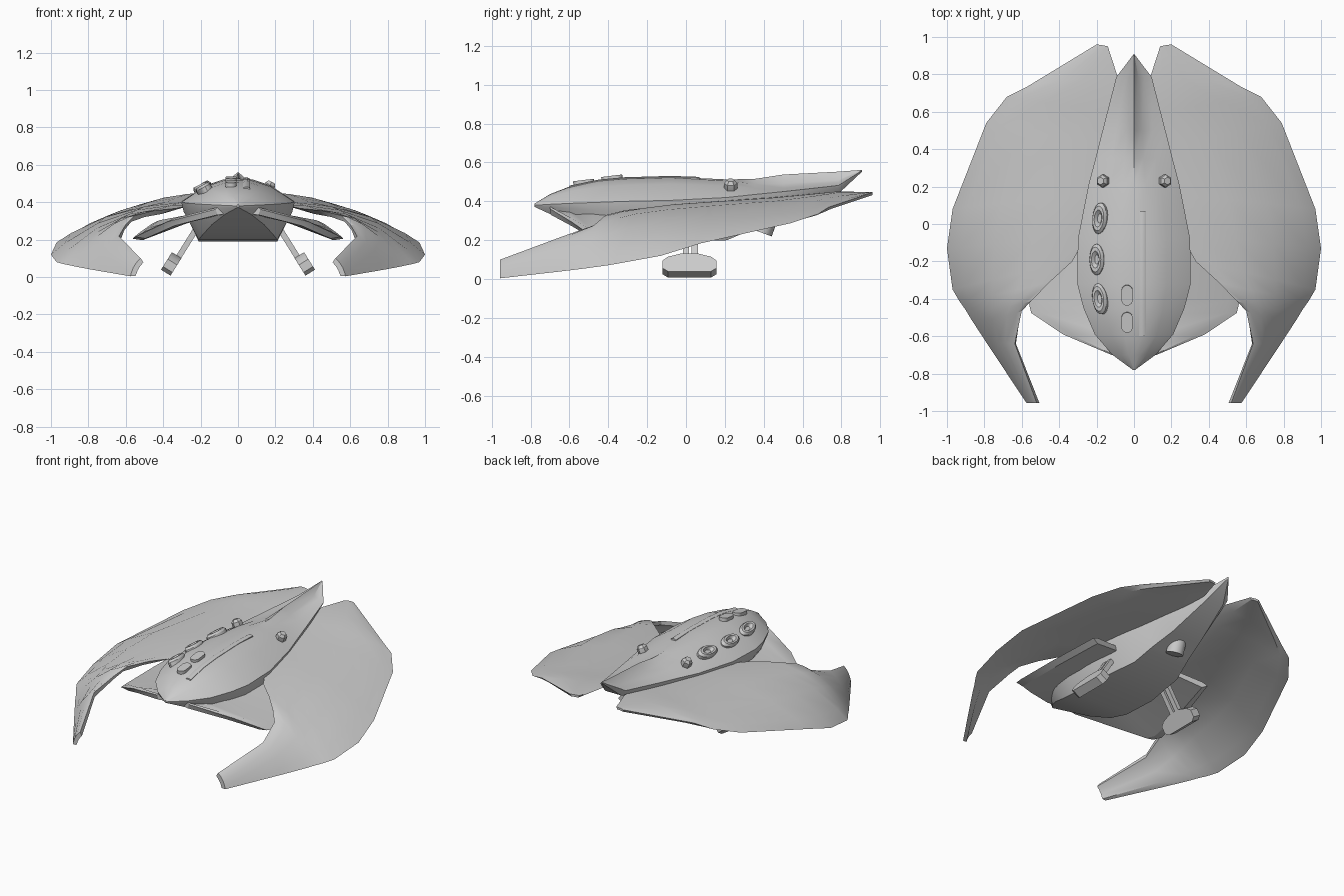
import bpy, bmesh, math
from mathutils import Vector, Matrix

if "Cube" in bpy.data.objects:
    bpy.data.objects.remove(bpy.data.objects["Cube"])

hull = bpy.data.materials.new("hull grey")
hull.diffuse_color = (0.6, 0.6, 0.6, 1)
hull.use_nodes = True
hull.node_tree.nodes["Principled BSDF"].inputs["Base Color"].default_value = hull.diffuse_color


def finish(name, bm, mirror=False, angle=30):
    bmesh.ops.recalc_face_normals(bm, faces=bm.faces)
    me = bpy.data.meshes.new(name)
    bm.to_mesh(me)
    bm.free()
    me.materials.append(hull)
    ob = bpy.data.objects.new(name, me)
    bpy.context.collection.objects.link(ob)
    bpy.ops.object.select_all(action='DESELECT')
    ob.select_set(True)
    bpy.context.view_layer.objects.active = ob
    bpy.ops.object.shade_smooth_by_angle(angle=math.radians(angle))
    if mirror:
        ob.modifiers.new("mirror", 'MIRROR').use_mirror_merge = False
    return ob


def loft(rings):
    """Join closed rings of points into a capped skin."""
    bm = bmesh.new()
    rows = [[bm.verts.new(p) for p in r] for r in rings]
    n = len(rows[0])
    for a, b in zip(rows, rows[1:]):
        for i in range(n):
            j = (i + 1) % n
            bm.faces.new((a[i], a[j], b[j], b[i]))
    bm.faces.new(rows[0])
    bm.faces.new(rows[-1])
    return bm


def prism(outline, depth, matrix):
    """Extrude a 2D outline by depth along local z, centred."""
    return loft([[matrix @ Vector((x, y, s * depth / 2)) for x, y in outline] for s in (-1, 1)])


def capsule(w, l, n=8):
    pts = []
    for k in range(2 * n):
        a = math.pi * (k + 0.5) / n
        pts.append((w / 2 * math.cos(a), w / 2 * math.sin(a) + math.copysign((l - w) / 2, math.sin(a))))
    return pts


# fuselage: y, half width, top z, edge z, belly half width, belly z, roundness (0 = concave fin)
hull_sections = [
    (-.78, .006, .388, .38, .003, .372, 1), (-.70, .115, .437, .385, .07, .335, 1),
    (-.59, .21, .48, .39, .14, .28, 1), (-.45, .27, .507, .395, .19, .225, 1),
    (-.32, .303, .519, .40, .21, .20, 1), (-.08, .30, .526, .405, .21, .19, 1),
    (.21, .243, .513, .42, .17, .20, .9), (.35, .206, .515, .435, .14, .26, .5),
    (.5, .168, .538, .45, .11, .31, .1), (.785, .095, .553, .482, .06, .44, 0),
    (.905, .004, .562, .558, .002, .552, 0)]
rings = []
for y, w, zt, ze, wb, zb, k in hull_sections:
    h = zt - ze
    half = [(.25 * w, ze + h * (.4 + .57 * k)), (.58 * w, ze + h * (.15 + .55 * k)),
            (w, ze), (.96 * w, ze - .25 * (ze - zb)), (wb, zb)]
    rings.append([(0, y, zt)] + [(x, y, z) for x, z in half] + [(-x, y, z) for x, z in half[::-1]])
finish("fuselage", loft(rings))

# wings: inner, middle and outer point of each station, from tail to forward tip
wing_stations = [
    ((.14, .95, .447), (.17, .956, .449), (.20, .96, .446)),
    ((.085, .78, .45), (.34, .77, .435), (.57, .735, .37)),
    ((.10, .60, .435), (.42, .64, .41), (.68, .68, .335)),
    ((.14, .42, .42), (.48, .48, .385), (.79, .54, .288)),
    ((.20, .15, .40), (.62, .12, .35), (.97, .08, .185)),
    ((.25, -.06, .385), (.66, -.10, .325), (1.0, -.13, .12)),
    ((.33, -.20, .367), (.68, -.28, .30), (.97, -.35, .08)),
    ((.45, -.31, .355), (.70, -.37, .275), (.935, -.41, .07)),
    ((.55, -.412, .33), (.715, -.45, .25), (.90, -.46, .063)),
    ((.60, -.465, .28), (.72, -.50, .22), (.87, -.51, .056)),
    ((.637, -.64, .218), (.71, -.64, .16), (.785, -.64, .04)),
    ((.52, -.957, .10), (.555, -.957, .06), (.575, -.957, .004))]
rings = []
for s in wing_stations:
    a, m, b = map(Vector, s)
    d = (b - a)
    perp = Vector((d.z, 0, -d.x)).normalized()
    thick = min(.03, d.length * .25)
    curve = lambda t: a * (1 - t) * (1 - 2 * t) + m * 4 * t * (1 - t) + b * t * (2 * t - 1)
    upper = [curve(t) for t in (0, .12, .35, .62, .88, 1)]
    lower = [curve(t) + perp * thick for t in (.88, .62, .35, .12)]
    rings.append(upper + lower)
finish("wing", loft(rings), True)

# lower fore plates: drooping blades under the wings, inner and outer edge pairs
plate_stations = [
    ((.05, -.69, .365), (.12, -.70, .362)), ((.10, -.60, .36), (.38, -.59, .295)),
    ((.18, -.48, .355), (.55, -.475, .215)), ((.2, -.40, .35), (.565, -.41, .205)),
    ((.2, -.15, .345), (.53, -.15, .235)), ((.2, .10, .34), (.46, .16, .285))]
rings = []
for a, b in plate_stations:
    a, b = Vector(a), Vector(b)
    down = Vector((0, 0, -.03))
    rings.append([a, a.lerp(b, .85) + Vector((0, 0, .01)), b, a.lerp(b, .85) + down, a + down])
finish("lower_fore_plate", loft(rings), True)

# landing legs: paired struts and a tilted eight-sided pad
lean = Matrix.Rotation(math.radians(-32), 4, 'Y')
square = [(-.015, -.016), (.015, -.016), (.015, .016), (-.015, .016)]
for name, y in (("front_strut", 0), ("rear_strut", .045)):
    finish(name, prism(square, .19, Matrix.Translation((.275, y, .175)) @ lean), True)
pad = [(-.138, -.035), (-.11, -.055), (.11, -.055), (.138, -.035),
       (.138, .012), (.11, .035), (.04, .055), (-.04, .055), (-.11, .035), (-.138, .012)]
pad_frame = Matrix.Translation((.357, .018, .07)) @ lean @ Matrix(
    ((0, 0, 1, 0), (1, 0, 0, 0), (0, 1, 0, 0), (0, 0, 0, 1)))
finish("landing_pad", prism(pad, .06, pad_frame), True)

# belly thruster
circle = [(.055 * math.cos(k * math.pi / 8), .055 * math.sin(k * math.pi / 8)) for k in range(16)]
finish("belly_thruster", prism(circle, .12, Matrix.Translation((0, .41, .295)) @ Matrix.Rotation(-.35, 4, 'X')))

# oval ports along the left flank: raised rim round a sunken cup
for i, (x, y, z, turn) in enumerate(((-.18, .03, .476, -6), (-.195, -.19, .470, 0), (-.18, -.40, .468, 8))):
    frame = (Matrix.Translation((x, y, z)) @ Matrix.Rotation(math.radians(-28), 4, 'Y')
             @ Matrix.Rotation(math.radians(turn), 4, 'Z'))
    profile = [(1.0, -.02), (1.0, .012), (.8, .026), (.55, .026), (.3, .008)]
    oval = [[frame @ Vector((.042 * r * math.cos(a), .083 * r * math.sin(a), h))
             for a in [k * math.pi / 10 for k in range(20)]] for r, h in profile]
    finish(f"oval_port_{i + 1}", loft(oval))

# hatches and long rail on the top deck
for i, (y, z) in enumerate(((-.38, .512), (-.525, .49))):
    frame = Matrix.Translation((-.037, y, z)) @ Matrix.Rotation(.12, 4, 'X')
    finish(f"top_hatch_{i + 1}", prism(capsule(.06, .11), .04, frame))
rail = [(-.6, .474), (-.45, .505), (-.32, .517), (-.08, .524), (.07, .519)]
finish("top_rail", loft([[(.045 + dx, y, z + dz) for dx, dz in
                          ((-.018, -.03), (-.018, .002), (-.008, .007), (.008, .007), (.018, .002), (.018, -.03))]
                         for y, z in rail]))

# hexagonal studs behind the cabin
hexagon = [(.034 * math.cos(k * math.pi / 3 + .52), .034 * math.sin(k * math.pi / 3 + .52)) for k in range(6)]
stud = Matrix.Translation((.166, .23, .48)) @ Matrix.Rotation(math.radians(25), 4, 'Y')
bm = loft([[stud @ Vector((x * s, y * s, h)) for x, y in hexagon]
           for s, h in ((.7, -.04), (1, -.015), (1, .015), (.6, .032))])
finish("hex_stud", bm, True)
